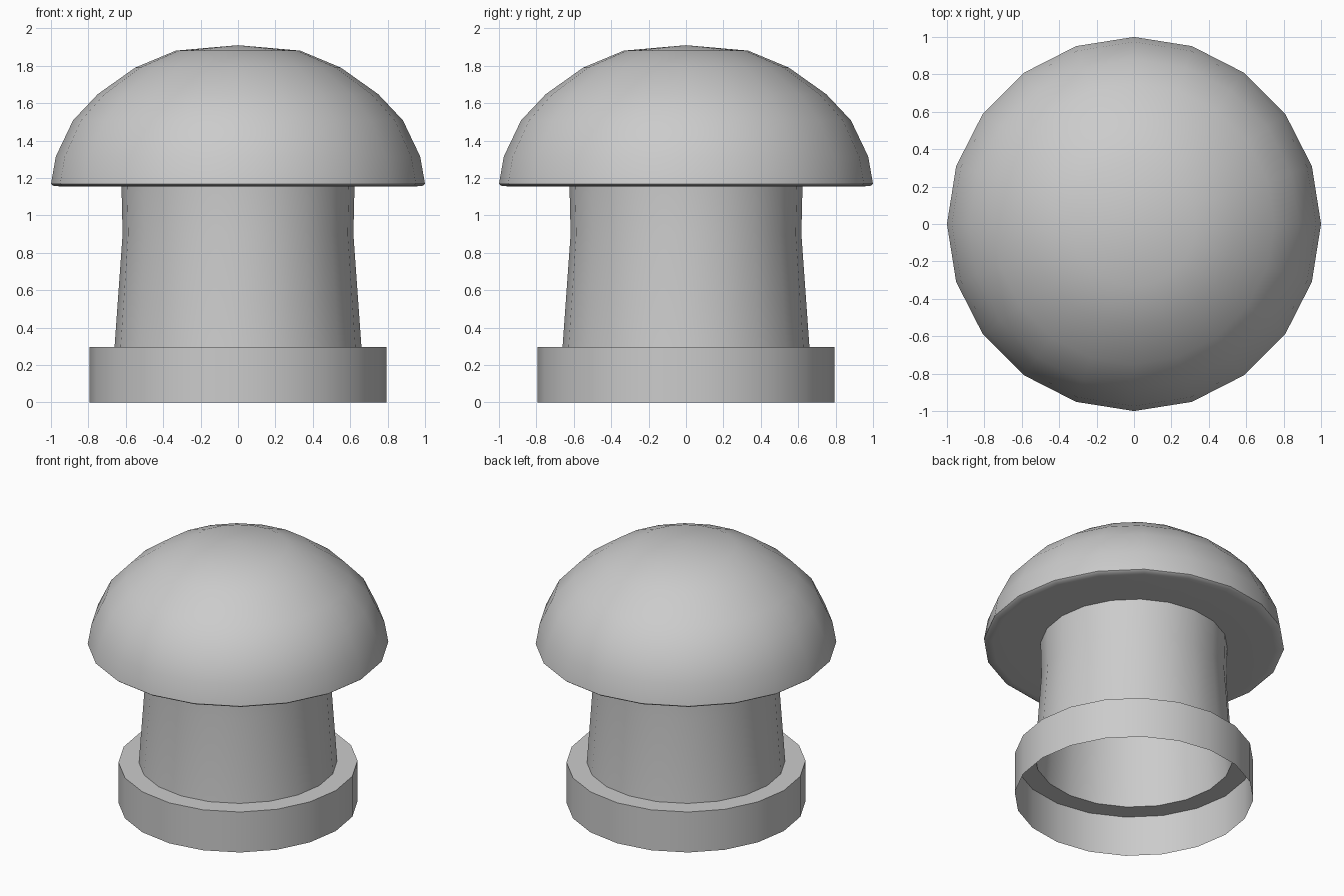
import bpy, bmesh, math

if "Cube" in bpy.data.objects:
    bpy.data.objects.remove(bpy.data.objects["Cube"])

SIDES = 20


def lathe(name, profile):
    """Spin an (r, z) profile around the z axis into an open thin shell."""
    bm = bmesh.new()
    verts = [bm.verts.new((r, 0, z)) for r, z in profile]
    edges = [bm.edges.new(pair) for pair in zip(verts, verts[1:])]
    bmesh.ops.spin(bm, geom=verts + edges, cent=(0, 0, 0), axis=(0, 0, 1),
                   angle=math.tau, steps=SIDES)
    bmesh.ops.remove_doubles(bm, verts=bm.verts, dist=0.0005)
    bmesh.ops.recalc_face_normals(bm, faces=bm.faces)
    mesh = bpy.data.meshes.new(name)
    bm.to_mesh(mesh)
    bm.free()
    obj = bpy.data.objects.new(name, mesh)
    bpy.context.collection.objects.link(obj)
    bpy.ops.object.select_all(action='DESELECT')
    obj.select_set(True)
    bpy.context.view_layer.objects.active = obj
    bpy.ops.object.shade_smooth_by_angle(angle=math.radians(62))
    return obj


# Hollow collar with a flat ledge, open underneath
lathe("base_collar", [(0.795, 0), (0.795, 0.297), (0.66, 0.297)])

# Slightly waisted hollow stem
lathe("stem", [(0.66, 0.297), (0.617, 0.9), (0.623, 1.155)])

# Domed cap with a soft rim and flat underside
lathe("cap", [(0.623, 1.155), (0.94, 1.155), (0.985, 1.157), (1.0, 1.168),
              (0.974, 1.315), (0.882, 1.508), (0.75, 1.648),
              (0.55, 1.79), (0.332, 1.881), (0, 1.91)])
